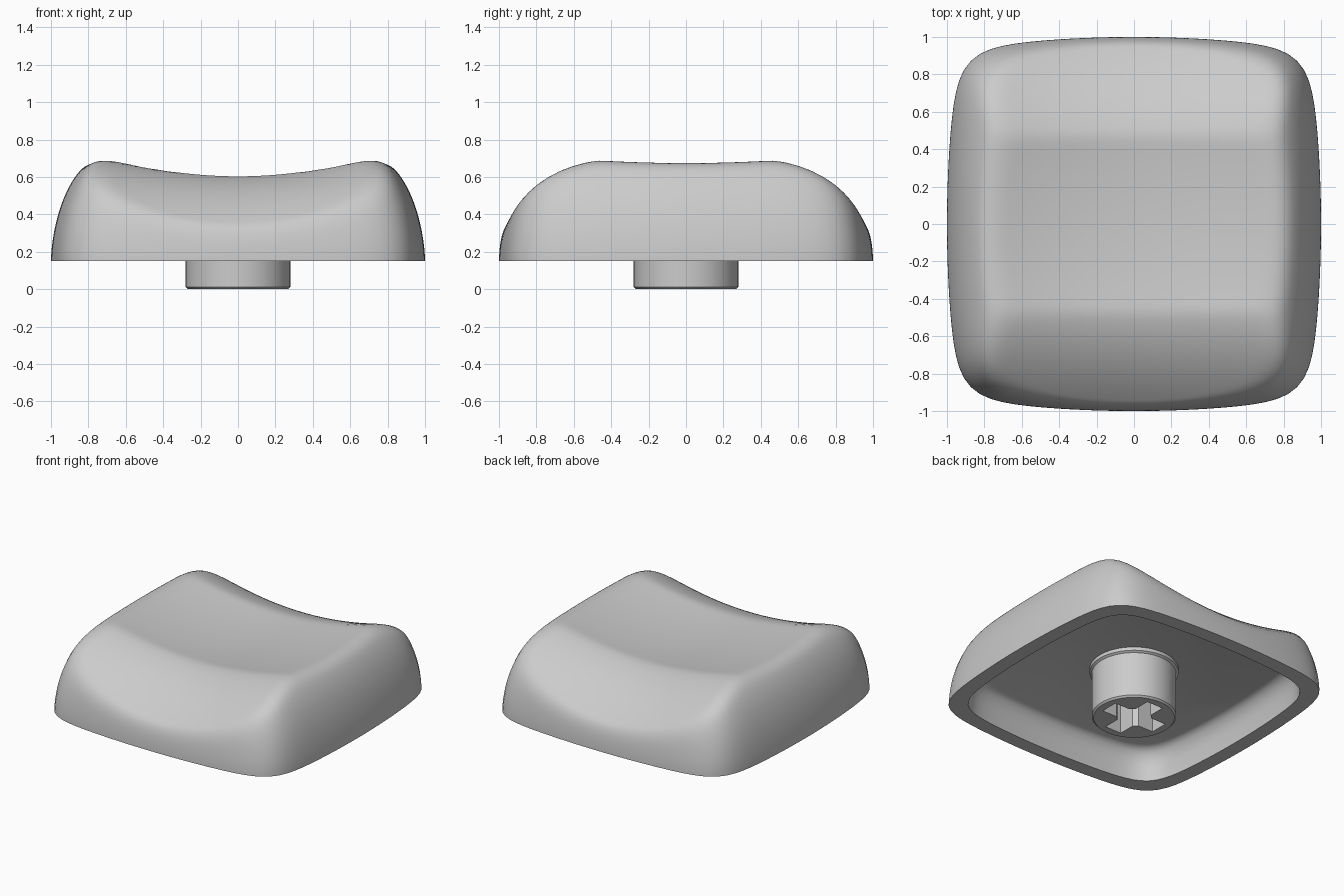
import bpy
import bmesh
import math

if "Cube" in bpy.data.objects:
    bpy.data.objects.remove(bpy.data.objects["Cube"], do_unlink=True)

SEGS = 128
RINGS = 48
BASE = 0.15
CEILING = 0.37

plastic = bpy.data.materials.new("grey_plastic")
plastic.use_nodes = True
GREY = (0.6, 0.6, 0.6, 1)
plastic.diffuse_color = GREY
plastic.node_tree.nodes["Principled BSDF"].inputs["Base Color"].default_value = GREY


def finish(bm, name, angle=35):
    bmesh.ops.recalc_face_normals(bm, faces=bm.faces)
    mesh = bpy.data.meshes.new(name)
    bm.to_mesh(mesh)
    bm.free()
    mesh.materials.append(plastic)
    obj = bpy.data.objects.new(name, mesh)
    bpy.context.collection.objects.link(obj)
    shade(obj, angle)
    return obj


def shade(obj, angle):
    bpy.ops.object.select_all(action="DESELECT")
    obj.select_set(True)
    bpy.context.view_layer.objects.active = obj
    bpy.ops.object.shade_smooth_by_angle(angle=math.radians(angle))


# Bulged, rounded square: 1 on the outer edge, 0 in the middle
def squareness(x, y):
    u = abs(x) + 0.08 * y * y
    v = abs(y) + 0.08 * x * x
    return (u ** 10 + v ** 10) ** 0.1


def outline(angle):
    c, s = math.cos(angle), math.sin(angle)
    low, high = 0.5, 1.5
    for _ in range(40):
        mid = (low + high) / 2
        if squareness(mid * c, mid * s) < 1:
            low = mid
        else:
            high = mid
    return low * c, low * s


# Dished top, falling away at front and back, blended into the side wall
def cap_height(x, y):
    d = abs(y) - 0.46
    if d < 0:
        drop = 0.025 * (1 - (y / 0.46) ** 2)
    else:
        drop = 0.15 * d + 0.75 * d * d
        drop -= 0.1 * d * math.exp(-d * 20)
    top = 0.605 + 0.185 * x * x - drop
    r = min(squareness(x, y), 1)
    wall = BASE + 0.635 * (1 - r ** 6) ** 0.6
    blend = 0.09
    h = max(blend - abs(top - wall), 0) / blend
    return max(min(top, wall) - h * h * blend / 4, BASE)


edge = [outline(2 * math.pi * i / SEGS) for i in range(SEGS)]

# Cap shell: dished outside, flat rim and hollow underside in one skin
bm = bmesh.new()
rings = []
for i in range(RINGS - 1, 0, -1):
    s = 1 - (i / RINGS) ** 2.5
    rings.append([bm.verts.new((x * s, y * s, cap_height(x * s, y * s))) for x, y in edge])
hollow = [(1, BASE), (0.895, BASE), (0.887, 0.25), (0.875, 0.3),
          (0.855, 0.34), (0.835, 0.36), (0.81, CEILING)]
for s, z in hollow:
    rings.append([bm.verts.new((x * s, y * s, z)) for x, y in edge])
for a, b in zip(rings, rings[1:]):
    for i in range(SEGS):
        j = (i + 1) % SEGS
        bm.faces.new((a[i], a[j], b[j], b[i]))
peak = bm.verts.new((0, 0, cap_height(0, 0)))
for i in range(SEGS):
    bm.faces.new((rings[0][i], rings[0][(i + 1) % SEGS], peak))
bm.faces.new(rings[-1])
finish(bm, "cap_shell")

# Round stem with a bevelled foot and a small collar at the ceiling
bm = bmesh.new()
profile = [(0.268, 0), (0.28, 0.012), (0.28, 0.335), (0.295, 0.345), (0.295, 0.385)]
rings = []
for r, z in profile:
    rings.append([bm.verts.new((r * math.cos(2 * math.pi * i / 64),
                                r * math.sin(2 * math.pi * i / 64), z)) for i in range(64)])
for a, b in zip(rings, rings[1:]):
    for i in range(64):
        j = (i + 1) % 64
        bm.faces.new((a[i], a[j], b[j], b[i]))
bm.faces.new(rings[0])
bm.faces.new(rings[-1])
stem = finish(bm, "stem", 30)

# Cross socket cut up into the stem
bm = bmesh.new()
ARM, HALF, CHAMFER = 0.215, 0.065, 0.03
corner = [(ARM, HALF), (HALF + CHAMFER, HALF), (HALF, HALF + CHAMFER), (HALF, ARM)]
points = []
for k in range(4):
    c, s = round(math.cos(k * math.pi / 2)), round(math.sin(k * math.pi / 2))
    points += [(x * c - y * s, x * s + y * c) for x, y in corner]
face = bm.faces.new([bm.verts.new((x, y, -0.05)) for x, y in points])
grown = bmesh.ops.extrude_face_region(bm, geom=[face])
bmesh.ops.translate(bm, vec=(0, 0, CEILING + 0.05),
                    verts=[v for v in grown["geom"] if isinstance(v, bmesh.types.BMVert)])
cutter = finish(bm, "socket_cutter")
cutter.hide_render = True

cut = stem.modifiers.new("socket", "BOOLEAN")
cut.operation = "DIFFERENCE"
cut.solver = "EXACT"
cut.object = cutter
bpy.ops.object.select_all(action="DESELECT")
stem.select_set(True)
bpy.context.view_layer.objects.active = stem
bpy.ops.object.modifier_apply(modifier=cut.name)
bpy.data.objects.remove(cutter, do_unlink=True)
shade(stem, 30)
